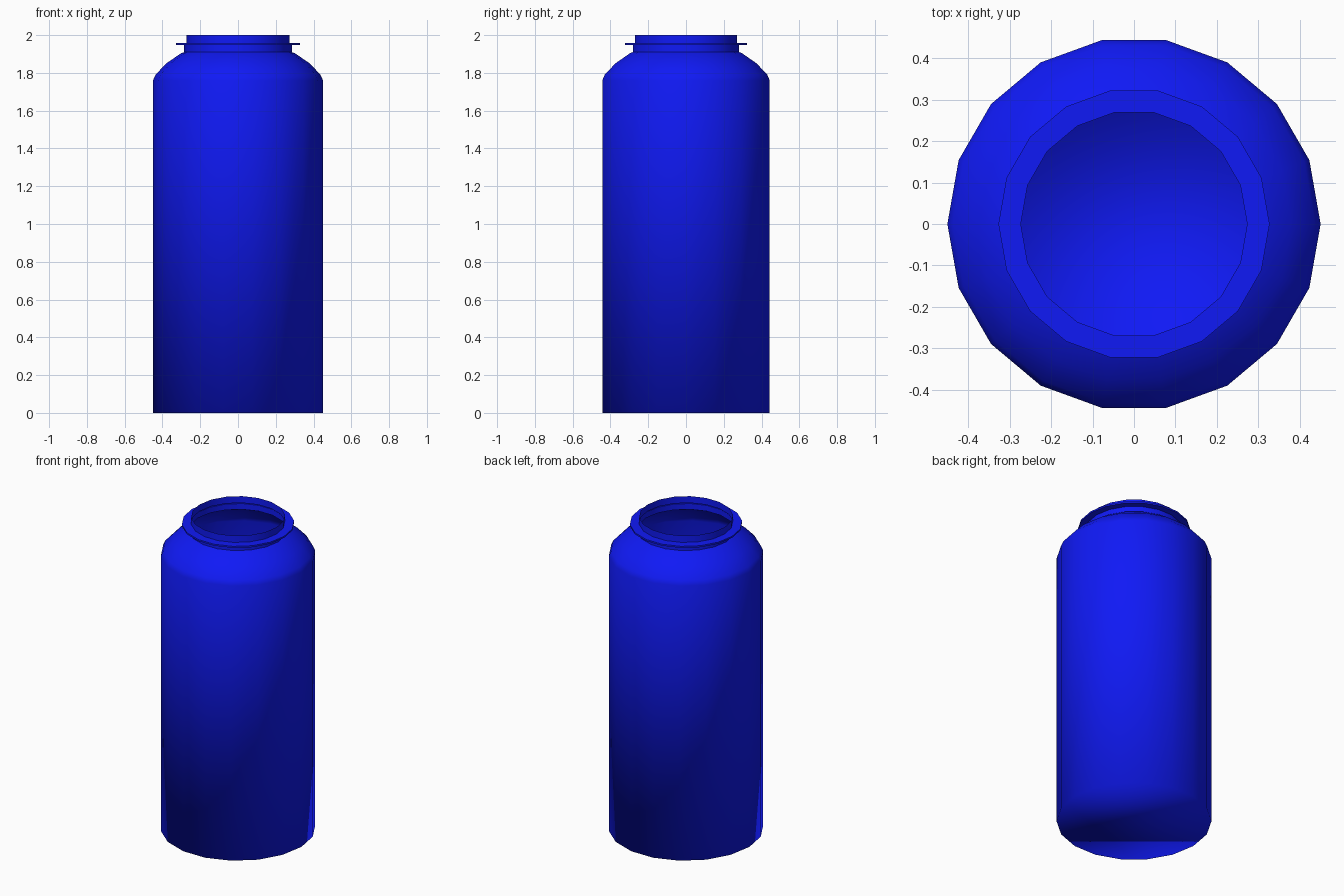
import bpy, bmesh
from math import cos, sin, pi

if "Cube" in bpy.data.objects:
    bpy.data.objects.remove(bpy.data.objects["Cube"])

SIDES = 18

# Outer profile (radius, height): body, rounded shoulder, neck, thin collar, open mouth
PROFILE = [(0.45, 0.0), (0.45, 1.76), (0.437, 1.79), (0.38, 1.85), (0.30, 1.905),
           (0.285, 1.91), (0.285, 1.947), (0.327, 1.947), (0.327, 1.957),
           (0.273, 1.957), (0.273, 2.0)]
NECK_START = 1.907

bm = bmesh.new()
rings = [[bm.verts.new((r * cos(2 * pi * i / SIDES), r * sin(2 * pi * i / SIDES), z))
          for i in range(SIDES)] for r, z in PROFILE]

# Walls between neighbouring rings
for low, high in zip(rings, rings[1:]):
    for i in range(SIDES):
        j = (i + 1) % SIDES
        bm.faces.new((low[i], low[j], high[j], high[i]))

# Flat base; the mouth stays open
bm.faces.new(rings[0][::-1])

# Smooth everywhere, with crisp rings on the neck and collar
for face in bm.faces:
    face.smooth = True
for edge in bm.edges:
    a, b = (v.co for v in edge.verts)
    if abs(a.z - b.z) < 1e-5 and abs(a.length - b.length) < 1e-5 and a.z > NECK_START:
        edge.smooth = False

mesh = bpy.data.meshes.new("bottle")
bm.to_mesh(mesh)
bm.free()

# Blue finish
blue = bpy.data.materials.new("blue")
blue.diffuse_color = (0.005, 0.01, 0.92, 1)
blue.use_nodes = True
blue.node_tree.nodes["Principled BSDF"].inputs["Base Color"].default_value = blue.diffuse_color
mesh.materials.append(blue)

bottle = bpy.data.objects.new("bottle", mesh)
bpy.context.collection.objects.link(bottle)
